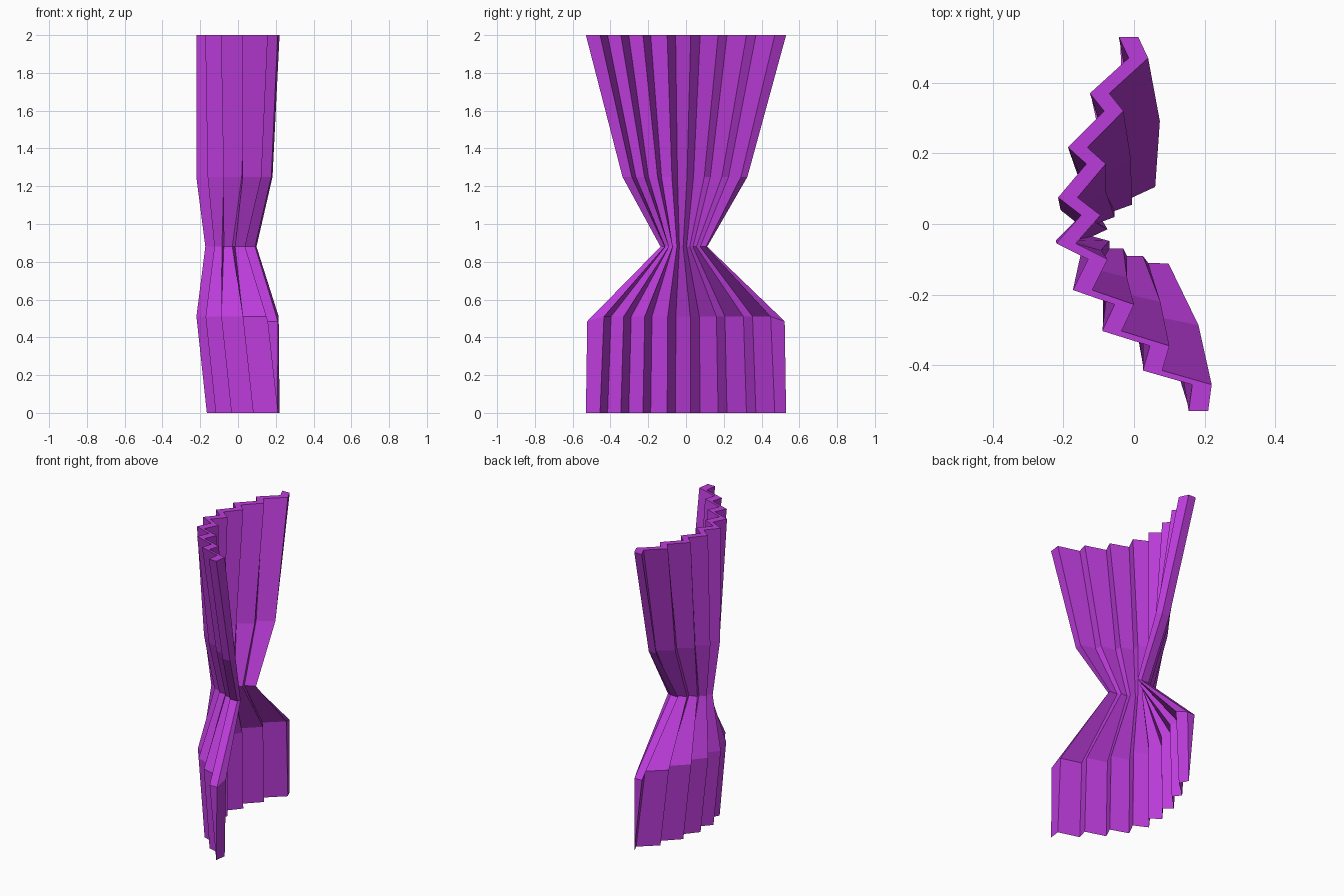
import bpy, bmesh, math

if "Cube" in bpy.data.objects:
    bpy.data.objects.remove(bpy.data.objects["Cube"])

THICK = 0.055

# Zigzag pleat line at full width, and gathered at the tied waist
WIDE = [(.21, -.53), (.22, -.455), (.08, -.415), (.10, -.345), (-.035, -.303), (0, -.228),
        (-.118, -.187), (-.075, -.10), (-.165, -.055), (-.095, .025), (-.16, .075),
        (-.08, .17), (-.132, .217), (-.03, .32), (-.07, .37), (.04, .47), (.012, .53)]
WAIST = [(.09, -.135), (.098, -.112), (.04, -.11), (.025, -.09), (-.02, -.09), (-.03, -.07),
         (-.07, -.07), (-.07, -.048), (-.118, -.035), (-.075, -.015), (-.1, .003),
         (-.055, .02), (-.055, .037), (-.005, .055), (-.005, .075), (.06, .105), (.035, .112)]


def pleat_row(z, gather, bulge=0.0, end_drop=0.0, keep_ends=False):
    """Blend between the wide and gathered zigzag at one height."""
    row = []
    for i, (a, b) in enumerate(zip(WIDE, WAIST)):
        end = i in (0, len(WIDE) - 1)
        t = gather * 0.3 if end and keep_ends else gather
        x = a[0] + (b[0] - a[0]) * t - bulge * math.cos(math.pi * a[1] / .53)
        y = a[1] + (b[1] - a[1]) * t
        row.append((x, y, z - (end_drop if end else 0)))
    return row


# Curtain rows from hem to heading
rows = [pleat_row(0, 0),
        pleat_row(.51, .06, .003, .025, True),
        pleat_row(.88, 1),
        pleat_row(1.25, .49, .025),
        pleat_row(2, 0)]
depth = [0, THICK, THICK, THICK, THICK]  # the cloth tapers to an edge at the hem

bm = bmesh.new()
inner = [[bm.verts.new(p) for p in r] for r in rows]
outer = [inner[0]] + [[bm.verts.new((x - d, y, z)) for x, y, z in r]
                      for r, d in zip(rows[1:], depth[1:])]
n = len(WIDE)


def face(*vs):
    vs = list(dict.fromkeys(vs))
    if len(vs) > 2:
        bm.faces.new(vs)


for j in range(len(rows) - 1):
    for i in range(n - 1):
        for side in (inner, outer):
            face(side[j][i], side[j][i + 1], side[j + 1][i + 1], side[j + 1][i])
    for i in (0, n - 1):  # side edges
        face(inner[j][i], outer[j][i], outer[j + 1][i], inner[j + 1][i])
for i in range(n - 1):  # top edge
    face(inner[-1][i], inner[-1][i + 1], outer[-1][i + 1], outer[-1][i])

bmesh.ops.recalc_face_normals(bm, faces=bm.faces)
mesh = bpy.data.meshes.new("pleated_curtain")
bm.to_mesh(mesh)
bm.free()
curtain = bpy.data.objects.new("pleated_curtain", mesh)
bpy.context.collection.objects.link(curtain)

# Purple cloth
cloth = bpy.data.materials.new("purple_cloth")
cloth.diffuse_color = (.5, .045, .7, 1)
cloth.use_nodes = True
cloth.node_tree.nodes["Principled BSDF"].inputs["Base Color"].default_value = cloth.diffuse_color
mesh.materials.append(cloth)
